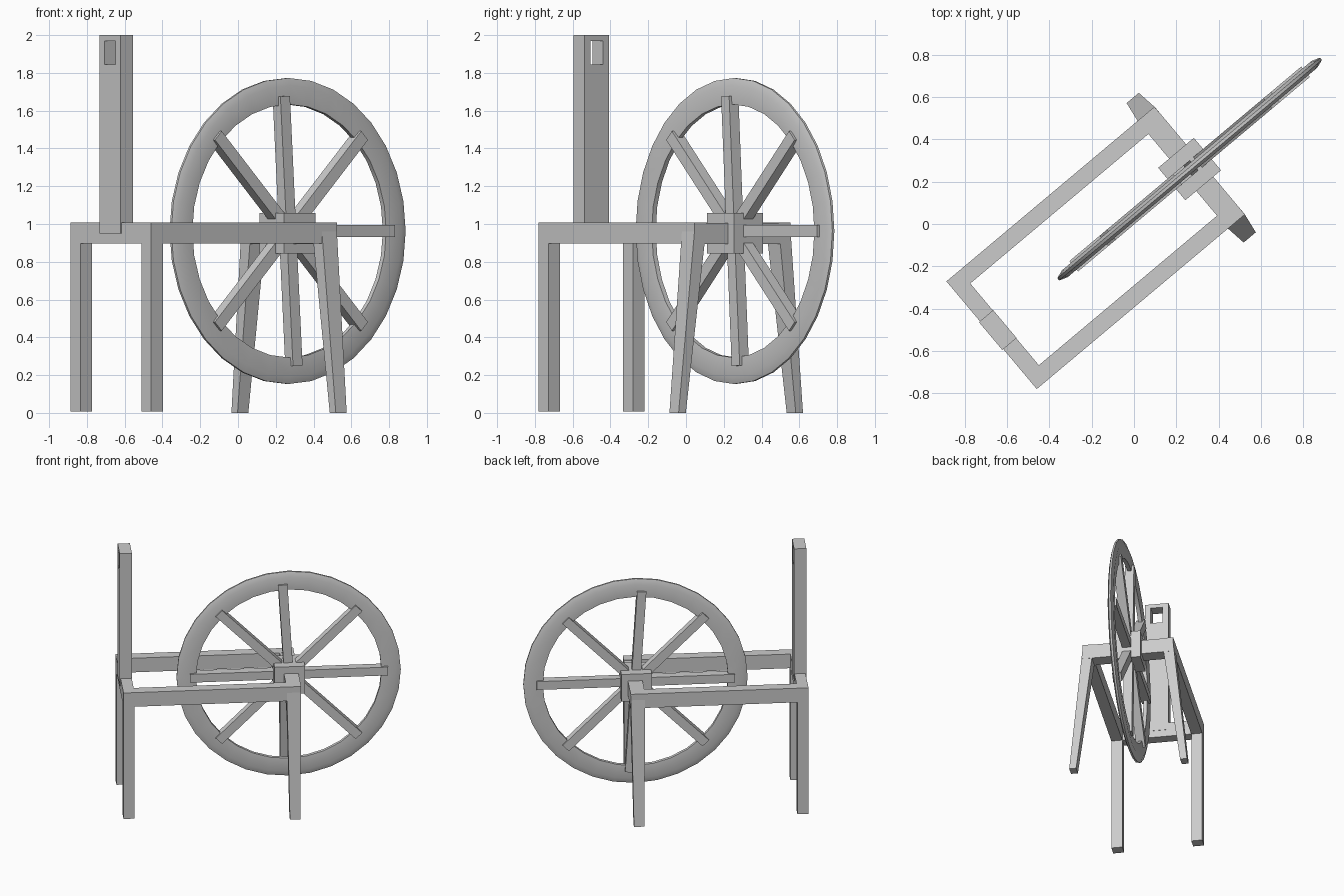
import bpy, bmesh, math
from mathutils import Matrix, Vector

if "Cube" in bpy.data.objects:
    bpy.data.objects.remove(bpy.data.objects["Cube"])

# Everything is laid out in a frame (u = length, v = width, z) turned 40 degrees
TURN = Matrix.Rotation(math.radians(40), 4, 'Z')
MID = 0.03              # v of the centre line
AXLE_U, AXLE_Z = 0.368, 0.963
U, V, Z = Vector((1, 0, 0)), Vector((0, 1, 0)), Vector((0, 0, 1))


def finish(name, bm):
    bmesh.ops.recalc_face_normals(bm, faces=bm.faces)
    bm.transform(TURN @ Matrix.Translation((0, MID, 0)))
    mesh = bpy.data.meshes.new(name)
    bm.to_mesh(mesh)
    bm.free()
    ob = bpy.data.objects.new(name, mesh)
    bpy.context.collection.objects.link(ob)
    return ob


def beam(name, p0, p1, a, b, s0, s1=None):
    """Four-sided bar from p0 to p1; s0/s1 are its widths along axes a and b."""
    bm = bmesh.new()
    rings = []
    for p, s in ((p0, s0), (p1, s1 or s0)):
        rings.append([bm.verts.new(Vector(p) + a * s[0] / 2 * i + b * s[1] / 2 * j)
                      for i, j in ((-1, -1), (1, -1), (1, 1), (-1, 1))])
    for ring in rings:
        bm.faces.new(ring)
    for i in range(4):
        k = (i + 1) % 4
        bm.faces.new((rings[0][i], rings[0][k], rings[1][k], rings[1][i]))
    return finish(name, bm)


# Frame: rails, straight legs and splayed legs on both sides
for side, tag in ((-1, "right"), (1, "left")):
    v = 0.292 * side
    beam("rail_" + tag, (-0.853, v, 0.952), (0.43, v, 0.952), V, Z, (0.08, 0.112))
    beam("straight_leg_" + tag, (-0.813, v, 0.008), (-0.813, v, 0.95), U, V, (0.08, 0.08))
    beam("splayed_leg_" + tag, (0.378, 0.405 * side, 0), (0.378, 0.288 * side, 1.0),
         U, V, (0.075, 0.05), (0.105, 0.08))

# End crossbar and axle beam
beam("end_crossbar", (-0.813, -0.29, 0.952), (-0.813, 0.29, 0.952), U, Z, (0.08, 0.112))
beam("axle", (0.378, -0.3, 0.95), (0.378, 0.3, 0.95), U, Z, (0.105, 0.11))

# Tall upright with a square window near the top
post = beam("upright", (-0.815, 0, 0.95), (-0.815, 0, 2.0), U, V, (0.088, 0.172))
cutter = beam("window_cutter", (-1.0, 0, 1.907), (-0.6, 0, 1.907), V, Z, (0.088, 0.125))
cutter.hide_render = True
cutter.hide_viewport = False
cutter.display_type = 'WIRE'
mod = post.modifiers.new("window", 'BOOLEAN')
mod.operation = 'DIFFERENCE'
mod.solver = 'EXACT'
mod.object = cutter

# Hub
beam("hub", (AXLE_U, -0.1, 0.952), (AXLE_U, 0.1, 0.952), U, Z, (0.22, 0.215))

# Spokes: the upright pair leans a little
for n, deg in enumerate((0, 45, 93.5, 135, 180, 225, 273.5, 315)):
    t = math.radians(deg)
    d = Vector((math.cos(t), 0, math.sin(t)))
    c = Vector((AXLE_U, 0, AXLE_Z))
    beam(f"spoke_{n + 1}", c, c + d * 0.715, d.cross(V), V, (0.066, 0.064))

# Rim: thin profile spun about the axle
bm = bmesh.new()
profile = [(0.67, -0.014), (0.77, -0.021), (0.81, -0.007),
           (0.81, 0.007), (0.77, 0.021), (0.67, 0.014)]
SEG = 32
loops = []
for i in range(SEG):
    t = 2 * math.pi * i / SEG
    loops.append([bm.verts.new((AXLE_U + r * math.cos(t), y, AXLE_Z + r * math.sin(t)))
                  for r, y in profile])
for i in range(SEG):
    p, q = loops[i], loops[(i + 1) % SEG]
    for j in range(len(profile)):
        k = (j + 1) % len(profile)
        bm.faces.new((p[j], p[k], q[k], q[j]))
rim = finish("wheel_rim", bm)
bpy.context.view_layer.objects.active = rim
rim.select_set(True)
bpy.ops.object.shade_smooth_by_angle(angle=math.radians(30))
